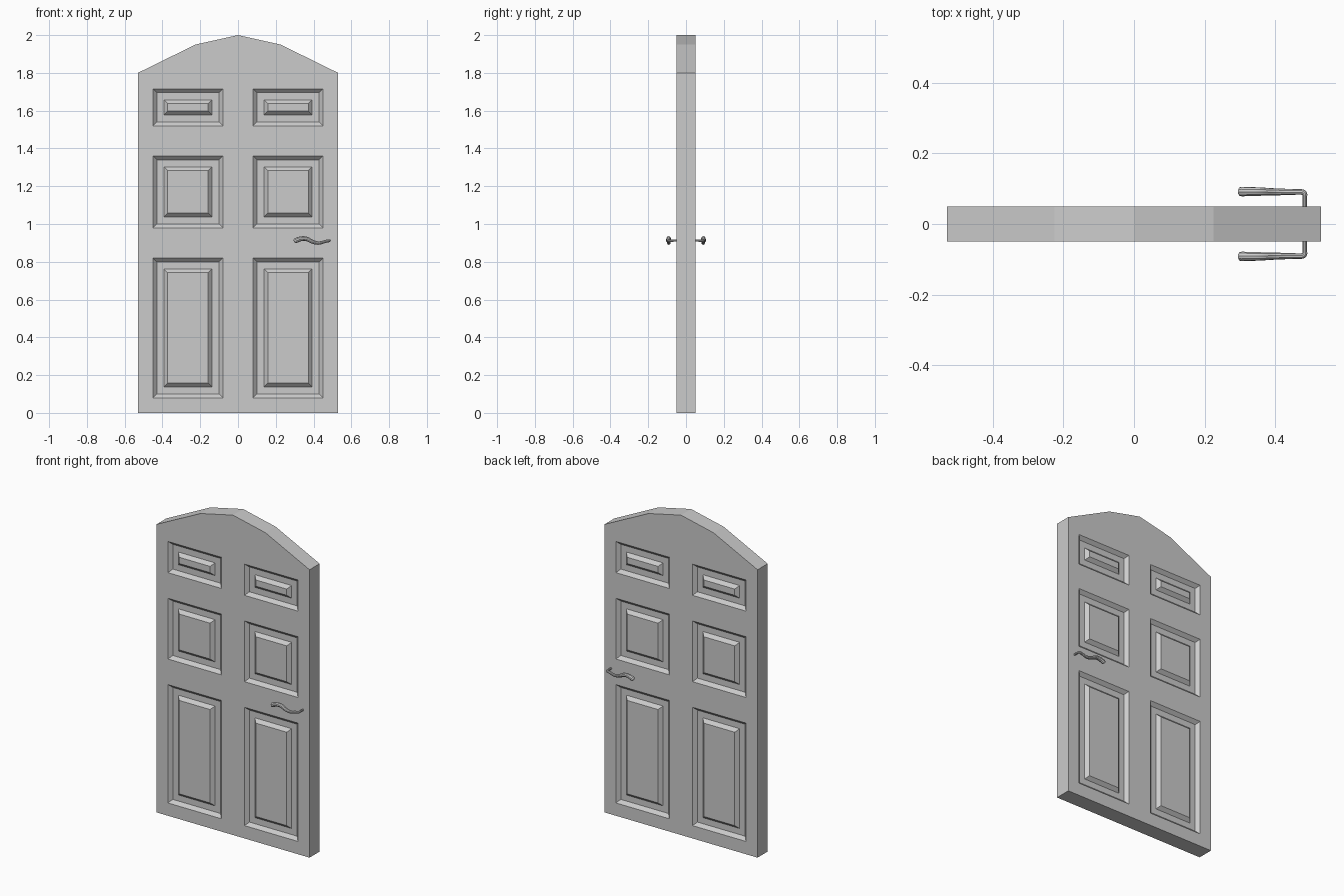
import bpy, bmesh

if "Cube" in bpy.data.objects:
    bpy.data.objects.remove(bpy.data.objects["Cube"])

HALF = 0.05
COLUMNS = [(-0.45, -0.08), (0.08, 0.45)]
ROWS = [(0.08, 0.82), (0.98, 1.36), (1.52, 1.715)]


def make_door():
    bm = bmesh.new()
    # Arched outline
    outline = [(-0.53, 0), (0.53, 0), (0.53, 1.8), (0.225, 1.95),
               (0, 2.0), (-0.225, 1.95), (-0.53, 1.8)]
    bm.faces.new([bm.verts.new((x, -HALF, z)) for x, z in outline])

    # Cut the face along the panel borders
    def cut(co, normal):
        bmesh.ops.bisect_plane(bm, geom=bm.verts[:] + bm.edges[:] + bm.faces[:],
                               plane_co=co, plane_no=normal, dist=1e-5)
    for x in [v for c in COLUMNS for v in c]:
        cut((x, 0, 0), (1, 0, 0))
    for z in [v for r in ROWS for v in r]:
        cut((0, 0, z), (0, 0, 1))

    # Thickness
    ext = bmesh.ops.extrude_face_region(bm, geom=bm.faces[:], use_keep_orig=True)
    verts = [g for g in ext["geom"] if isinstance(g, bmesh.types.BMVert)]
    bmesh.ops.translate(bm, verts=verts, vec=(0, 2 * HALF, 0))
    bmesh.ops.recalc_face_normals(bm, faces=bm.faces[:])

    # Moulded panels on both sides: sunk groove, raised centre
    def is_panel(f):
        c = f.calc_center_median()
        return (abs(f.normal.y) > 0.9
                and any(a < c.x < b for a, b in COLUMNS)
                and any(a < c.z < b for a, b in ROWS))
    panels = [f for f in bm.faces if is_panel(f)]
    for thickness, depth in [(0.02, -0.02), (0.038, 0), (0.02, 0.02)]:
        bmesh.ops.inset_individual(bm, faces=panels, thickness=thickness,
                                   depth=depth, use_even_offset=True)

    mesh = bpy.data.meshes.new("door_leaf")
    bm.to_mesh(mesh)
    bm.free()
    bpy.context.collection.objects.link(bpy.data.objects.new("door_leaf", mesh))


def make_handle(name, side):
    # Wavy lever: x, distance from door centre, z, radius
    path = [(0.484, 0.045, 0.912, 0.006), (0.484, 0.07, 0.912, 0.006),
            (0.485, 0.091, 0.912, 0.008), (0.462, 0.091, 0.908, 0.008),
            (0.43, 0.091, 0.897, 0.009), (0.395, 0.091, 0.904, 0.0105),
            (0.36, 0.092, 0.925, 0.012), (0.325, 0.092, 0.921, 0.013),
            (0.306, 0.092, 0.912, 0.014), (0.298, 0.092, 0.909, 0.012),
            (0.296, 0.092, 0.908, 0.002)]
    curve = bpy.data.curves.new(name, "CURVE")
    curve.dimensions = "3D"
    curve.bevel_depth = 1.0
    curve.bevel_resolution = 3
    curve.use_fill_caps = True
    spline = curve.splines.new("NURBS")
    spline.points.add(len(path) - 1)
    for p, (x, y, z, r) in zip(spline.points, path):
        p.co = (x, side * y, z, 1)
        p.radius = r
    spline.order_u = 3
    spline.use_endpoint_u = True
    spline.resolution_u = 4
    obj = bpy.data.objects.new(name, curve)
    bpy.context.collection.objects.link(obj)
    bpy.ops.object.select_all(action="DESELECT")
    obj.select_set(True)
    bpy.context.view_layer.objects.active = obj
    bpy.ops.object.convert(target="MESH")
    bpy.ops.object.shade_smooth_by_angle()


make_door()
make_handle("front_handle", -1)
make_handle("back_handle", 1)
